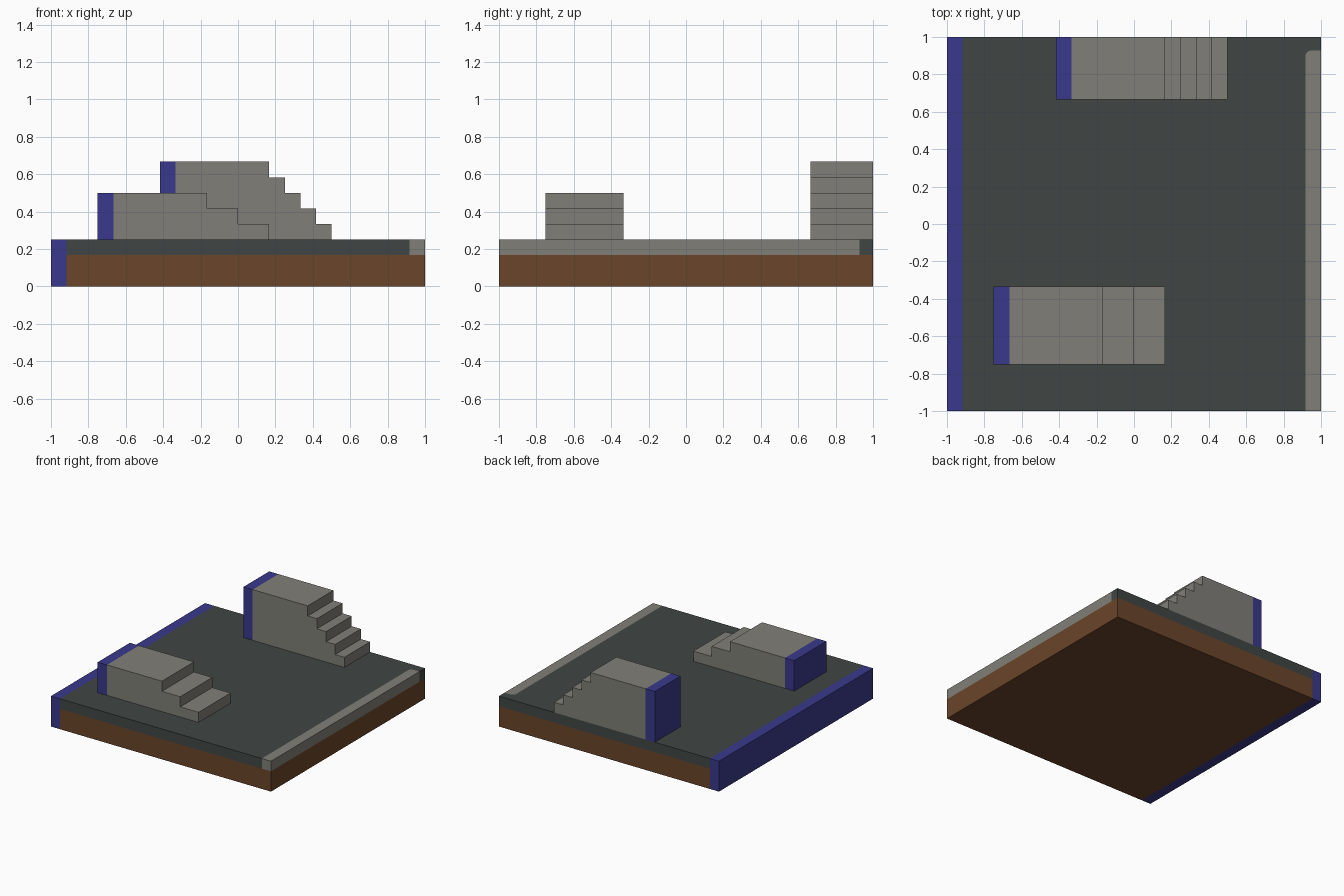
import bpy
import bmesh
from math import cos, sin, pi
from mathutils import Vector

if "Cube" in bpy.data.objects:
    bpy.data.objects.remove(bpy.data.objects["Cube"])

U = 1 / 12          # grid unit of the tile
GROUND = 3 * U      # height of the walking surface
DIRT_TOP = 2 * U


def material(name, r, g, b):
    mat = bpy.data.materials.new(name)
    mat.use_nodes = True
    mat.diffuse_color = (r, g, b, 1)
    mat.node_tree.nodes["Principled BSDF"].inputs["Base Color"].default_value = (r, g, b, 1)
    return mat


stone = material("stone grey", 0.216, 0.212, 0.188)
asphalt = material("asphalt dark grey", 0.051, 0.061, 0.060)
blue = material("panel blue", 0.042, 0.040, 0.262)
dirt = material("dirt brown", 0.147, 0.060, 0.023)


def prism(name, profile, sweep, mat):
    """Extrude a closed profile of 3D points along the sweep vector."""
    bm = bmesh.new()
    face = bm.faces.new([bm.verts.new(p) for p in profile])
    result = bmesh.ops.extrude_face_region(bm, geom=[face])
    moved = [v for v in result["geom"] if isinstance(v, bmesh.types.BMVert)]
    bmesh.ops.translate(bm, verts=moved, vec=Vector(sweep))
    bmesh.ops.recalc_face_normals(bm, faces=bm.faces)
    mesh = bpy.data.meshes.new(name)
    bm.to_mesh(mesh)
    bm.free()
    mesh.materials.append(mat)
    obj = bpy.data.objects.new(name, mesh)
    bpy.context.collection.objects.link(obj)
    return obj


def box(name, x0, x1, y0, y1, z0, z1, mat):
    base = [(x0, y0, z0), (x1, y0, z0), (x1, y1, z0), (x0, y1, z0)]
    return prism(name, base, (0, 0, z1 - z0), mat)


def staircase(name, x0, y0, y1, height, landing, tread, steps):
    """Stone steps descending towards +x, with a blue panel behind."""
    box(name + "_panel", x0, x0 + U, y0, y1, GROUND, GROUND + height, blue)
    x, z = landing, GROUND + height
    profile = [(x0 + U, y0, GROUND), (x0 + U, y0, z), (x, y0, z)]
    for _ in range(steps):
        z -= U
        profile += [(x, y0, z), (x + tread, y0, z)]
        x += tread
    profile.append((x, y0, GROUND))
    prism(name, profile, (0, y1 - y0, 0), stone)


# Tile body and side wall
inner = 1 - U
box("dirt_base", -inner, 1, -1, 1, 0, DIRT_TOP, dirt)
box("side_wall", -1, -inner, -1, 1, 0, GROUND, blue)

# Kerb with one rounded end, and the road cut to fit around it
kerb_end, radius = 0.927, 0.03
arc = [(inner + radius * (1 - cos(a)), kerb_end - radius * (1 - sin(a)), DIRT_TOP)
       for a in (i * pi / 12 for i in range(7))]
edge = [(inner, -1, DIRT_TOP)] + arc + [(1, kerb_end, DIRT_TOP)]
lift = (0, 0, GROUND - DIRT_TOP)
prism("kerb", edge + [(1, -1, DIRT_TOP)], lift, stone)
prism("road", edge + [(1, 1, DIRT_TOP), (-inner, 1, DIRT_TOP), (-inner, -1, DIRT_TOP)],
      lift, asphalt)

# Two flights of steps
staircase("front_steps", -9 * U, -9 * U, -4 * U, 3 * U, -2 * U, 2 * U, 2)
staircase("back_steps", -5 * U, 8 * U, 1, 5 * U, 2 * U, U, 4)
